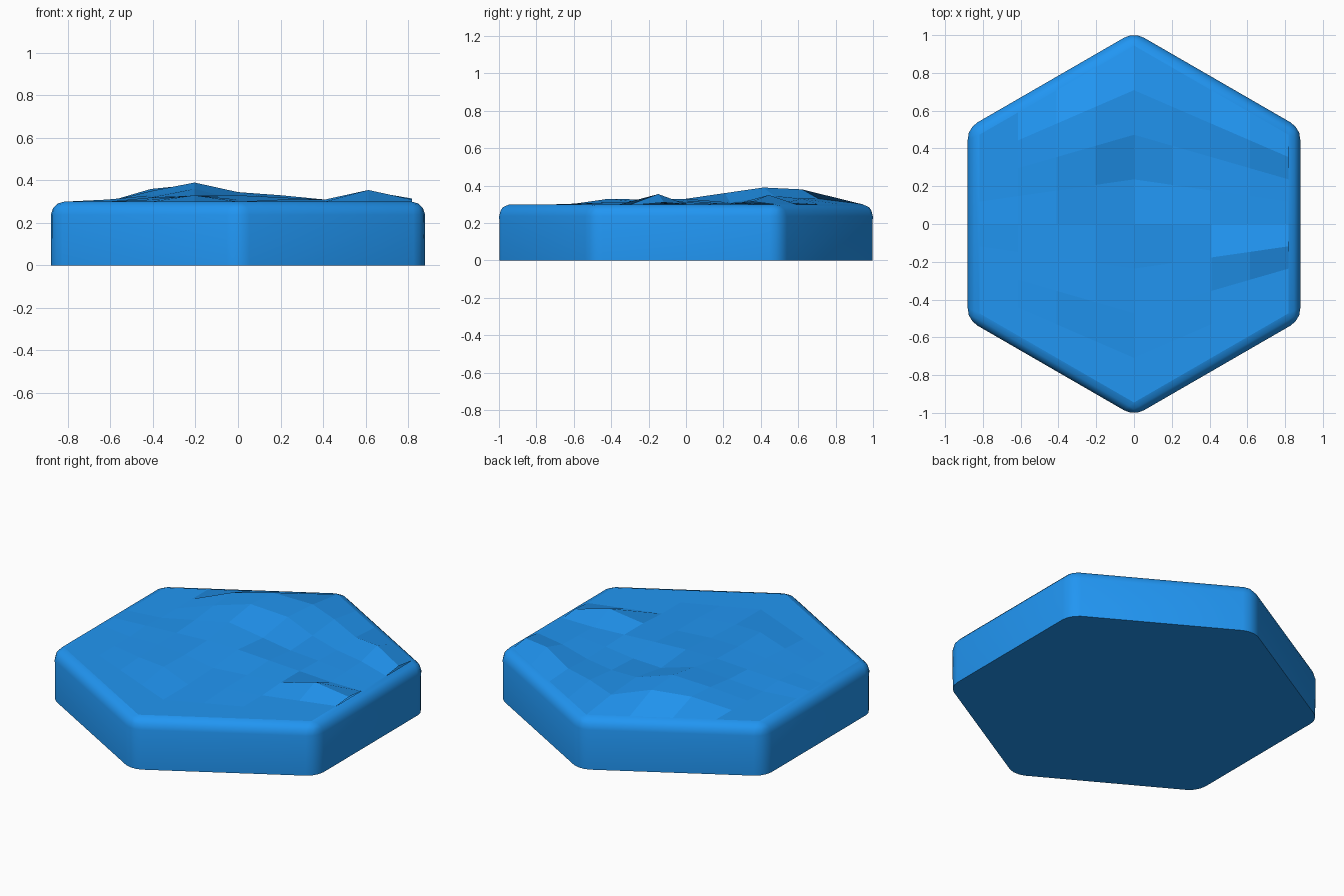
import bpy, bmesh, math

if "Cube" in bpy.data.objects:
    bpy.data.objects.remove(bpy.data.objects["Cube"])

TOP = 0.30      # height of the flat rim
R = 1.0165      # corner radius of the hexagon before rounding
B = 0.062       # rounding width

mat = bpy.data.materials.new("water_blue")
mat.diffuse_color = (0.015, 0.305, 0.896, 1)
mat.use_nodes = True
mat.node_tree.nodes["Principled BSDF"].inputs["Base Color"].default_value = mat.diffuse_color


def make_object(name, bm):
    mesh = bpy.data.meshes.new(name)
    bm.to_mesh(mesh)
    bm.free()
    mesh.materials.append(mat)
    obj = bpy.data.objects.new(name, mesh)
    bpy.context.collection.objects.link(obj)
    return obj


# Hexagonal base: rounded uprights and top rim, sharp bottom
bm = bmesh.new()
ring = [bm.verts.new((R * math.sin(i * math.pi / 3), -R * math.cos(i * math.pi / 3), 0))
        for i in range(6)]
bottom = bm.faces.new(ring)
ext = bmesh.ops.extrude_face_region(bm, geom=[bottom], use_keep_orig=True)
bmesh.ops.translate(bm, vec=(0, 0, TOP),
                    verts=[g for g in ext["geom"] if isinstance(g, bmesh.types.BMVert)])
bmesh.ops.recalc_face_normals(bm, faces=bm.faces[:])
edges = [e for e in bm.edges if max(v.co.z for v in e.verts) > 0.1]
bmesh.ops.bevel(bm, geom=edges, offset=B, offset_type='OFFSET', segments=3,
                profile=0.5, affect='EDGES')
# the rippled surface replaces the flat top
cap = [f for f in bm.faces if f.normal.z > 0.999 and f.calc_area() > 1]
bmesh.ops.delete(bm, geom=cap, context='FACES_ONLY')
for f in bm.faces:
    f.smooth = f.normal.z > -0.9
for e in bm.edges:
    if all(v.co.z < 0.001 for v in e.verts):
        e.smooth = False
make_object("hex_base", bm)

# Rippled top: 9 x 9 grid squeezed into the hexagon, heights in hundredths
ripples = [
    (0, 0, 0, 0, 0, 0, 0, 0, 0),
    (0, 0, 6, 8, 3, 3, 1, 5, 1.5),
    (0, 0, 5, 9, 4.5, 1, 0, 1, 0),
    (0, 0, 3, 6, 1, 0, 0.5, 0.5, 0),
    (0, 1, 2, 3, 3, 2, 1, 0, 0),
    (0, 0, 2, 2.5, 1, 1, 1, 5.5, 1),
    (0, 0, 1, 3, 0, 1, 0, 0, 0),
    (0, 0, 0, 0, 0, 0, 0, 0, 0),
    (0, 0, 0, 0, 0, 0, 0, 0, 0),
]
half = R * math.sqrt(3) / 2 - B
tip = half * 2 / math.sqrt(3)
bm = bmesh.new()
grid = []
for j, row in enumerate(ripples):
    line = []
    for i, h in enumerate(row):
        u, v = i / 4 - 1, 1 - j / 4
        line.append(bm.verts.new((u * half, v * tip * (1 - abs(u) / 2), TOP + h / 100)))
    grid.append(line)
for j in range(8):
    for i in range(8):
        bm.faces.new((grid[j + 1][i], grid[j + 1][i + 1], grid[j][i + 1], grid[j][i]))
make_object("rippled_top", bm)
